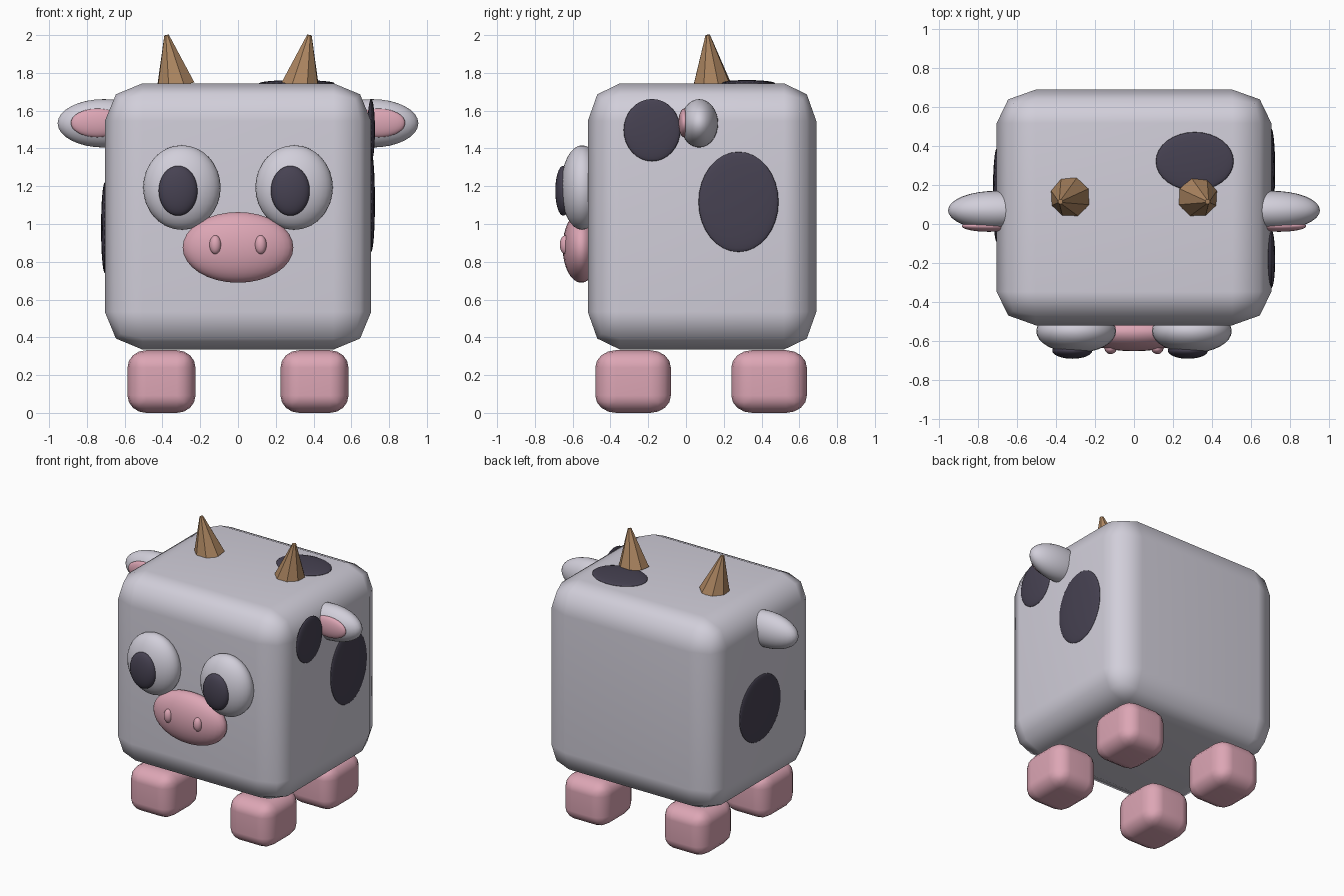
import bpy
import math
from mathutils import Vector

old = bpy.data.objects.get("Cube")
if old:
    bpy.data.objects.remove(old, do_unlink=True)


def material(name, r, g, b):
    m = bpy.data.materials.new(name)
    m.use_nodes = True
    m.diffuse_color = (r, g, b, 1)
    m.node_tree.nodes["Principled BSDF"].inputs["Base Color"].default_value = (r, g, b, 1)
    return m


white = material("soft_white", 0.64, 0.62, 0.70)
pink = material("pink", 0.72, 0.38, 0.46)
dark = material("dark_patch", 0.062, 0.054, 0.084)
brown = material("horn_brown", 0.42, 0.24, 0.12)


def finish(name, mat):
    ob = bpy.context.object
    ob.name = name
    ob.data.name = name
    ob.data.materials.append(mat)
    return ob


def ellipsoid(name, mat, center, radii, axis="Z"):
    """Smooth squashed sphere."""
    bpy.ops.mesh.primitive_uv_sphere_add(segments=32, ring_count=16, radius=1, location=center)
    ob = finish(name, mat)
    ob.scale = radii
    bpy.ops.object.transform_apply(location=False, rotation=False, scale=True)
    bpy.ops.object.shade_smooth()
    return ob


def rounded_box(name, mat, center, size, bevel, segments):
    """Bevelled cube, stretched to size after bevelling so the rounding stretches too."""
    bpy.ops.mesh.primitive_cube_add(size=max(size), location=center)
    ob = finish(name, mat)
    mod = ob.modifiers.new("rounding", "BEVEL")
    mod.width = bevel
    mod.segments = segments
    bpy.ops.object.modifier_apply(modifier=mod.name)
    ob.scale = [s / max(size) for s in size]
    bpy.ops.object.transform_apply(location=False, rotation=False, scale=True)
    bpy.ops.object.shade_smooth()
    ob.modifiers.new("flat_sides", "WEIGHTED_NORMAL")
    return ob


def horn(name, base, tip):
    """Eight-sided flat-shaded cone from base to tip."""
    base, tip = Vector(base), Vector(tip)
    axis = tip - base
    bpy.ops.mesh.primitive_cone_add(vertices=8, radius1=0.107, radius2=0.013,
                                    depth=axis.length, location=(base + tip) / 2)
    ob = finish(name, brown)
    ob.rotation_euler = axis.to_track_quat("Z", "Y").to_euler()
    return ob


# Body
rounded_box("body", white, (0, 0.085, 1.04), (1.41, 1.21, 1.41), 0.2, 2)

# Parts that come in left and right pairs
for side, s in (("left", 1), ("right", -1)):
    for end, y in (("front", -0.28), ("back", 0.44)):
        rounded_box(f"{end}_{side}_foot", pink, (s * 0.405, y, 0.166),
                    (0.36, 0.40, 0.332), 0.11, 4)
    ellipsoid(f"{side}_ear", white, (s * 0.71, 0.07, 1.533), (0.245, 0.1, 0.128))
    ellipsoid(f"{side}_inner_ear", pink, (s * 0.745, -0.01, 1.535), (0.14, 0.03, 0.076))
    horn(f"{side}_horn", (s * 0.33, 0.137, 1.735), (s * 0.378, 0.115, 2.0))
    ellipsoid(f"{side}_eye", white, (s * 0.297, -0.55, 1.193), (0.205, 0.112, 0.224))
    # Both pupils glance the same way
    ellipsoid(f"{side}_pupil", dark, (s * 0.297 - 0.02, -0.65, 1.176), (0.103, 0.042, 0.132))
    ellipsoid(f"{side}_nostril", pink, (s * 0.12, -0.638, 0.89), (0.031, 0.03, 0.05))

# Muzzle
ellipsoid("muzzle", pink, (0, -0.555, 0.876), (0.293, 0.098, 0.187))

# Coat patches
ellipsoid("left_large_patch", dark, (0.705, 0.278, 1.117), (0.02, 0.212, 0.265))
ellipsoid("left_small_patch", dark, (0.705, -0.18, 1.497), (0.02, 0.15, 0.165))
ellipsoid("right_patch", dark, (-0.705, 0.148, 0.98), (0.02, 0.24, 0.24))
ellipsoid("top_patch", dark, (0.312, 0.322, 1.745), (0.2, 0.15, 0.017))
